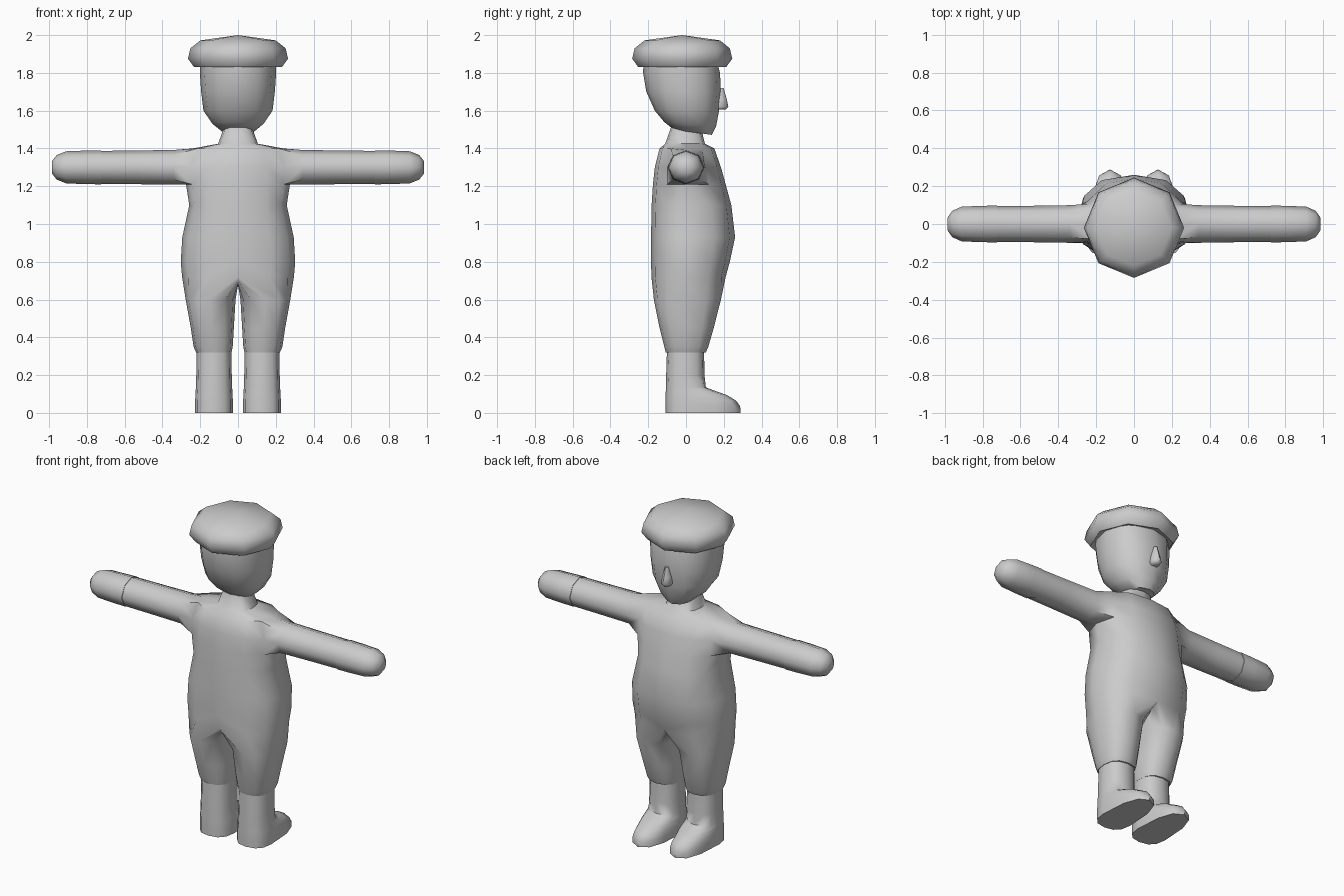
import bpy, bmesh, math

if "Cube" in bpy.data.objects:
    bpy.data.objects.remove(bpy.data.objects["Cube"])

grey = bpy.data.materials.new("plain grey")
grey.diffuse_color = (0.6, 0.6, 0.6, 1)
grey.use_nodes = True
grey.node_tree.nodes["Principled BSDF"].inputs["Base Color"].default_value = grey.diffuse_color


def spow(v, e):
    return math.copysign(abs(v) ** e, v)


def oval(cx, w, back, front, z, angles, e=0.8, tilt=0.0):
    """Horizontal ring; tilt lowers the front side."""
    pts = []
    for a in angles:
        c, s = spow(math.cos(math.radians(a)), e), spow(math.sin(math.radians(a)), e)
        pts.append((cx + w * c, s * (front if s > 0 else -back), z - tilt * s))
    return pts


def finish(name, bm, angle=55, mirror=False):
    bmesh.ops.recalc_face_normals(bm, faces=bm.faces)
    me = bpy.data.meshes.new(name)
    bm.to_mesh(me)
    bm.free()
    me.materials.append(grey)
    ob = bpy.data.objects.new(name, me)
    bpy.context.collection.objects.link(ob)
    bpy.ops.object.select_all(action='DESELECT')
    ob.select_set(True)
    bpy.context.view_layer.objects.active = ob
    if mirror:
        mod = ob.modifiers.new("mirror", 'MIRROR')
        mod.merge_threshold = 0.001
        bpy.ops.object.modifier_apply(modifier="mirror")
    bpy.ops.object.shade_smooth_by_angle(angle=math.radians(angle))
    return ob


def bridge(bm, a, b, closed=True):
    n = len(a)
    return [bm.faces.new((a[i], a[(i + 1) % n], b[(i + 1) % n], b[i]))
            for i in range(n if closed else n - 1)]


def loft(bm, rings, cap_start=True, cap_end=True):
    rows = [[bm.verts.new(p) for p in r] for r in rings]
    for a, b in zip(rows, rows[1:]):
        bridge(bm, a, b)
    if cap_start:
        bm.faces.new(rows[0])
    if cap_end:
        bm.faces.new(rows[-1])
    return rows


def arm_ring(x, r):
    return [(x, 1.08 * r * math.cos(math.radians(a)), 1.30 + r * math.sin(math.radians(a)))
            for a in (135, 90, 45, 0, -45, -90, -135, 180)]


# Overall: neck, torso, sleeves and trouser legs in one skin (half, then mirrored)
bm = bmesh.new()
ARC = range(-90, 91, 30)
INNER = range(120, 241, 30)
torso = [  # z, half width, back, front
    (1.51, .075, -.08, .08), (1.425, .105, -.11, .10), (1.40, .24, -.14, .15),
    (1.30, .275, -.165, .185), (1.21, .275, -.175, .21), (1.10, .258, -.182, .24),
    (0.93, .295, -.185, .26), (0.80, .303, -.185, .232), (0.72, .296, -.183, .21)]
rows = [[bm.verts.new(p) for p in oval(0, w, b, f, z, ARC)] for z, w, b, f in torso]
for v in [r[i] for r in rows for i in (0, -1)]:
    v.co.x = 0
for k, (a, b) in enumerate(zip(rows, rows[1:])):
    for i in range(6):
        if not (k in (2, 3) and i in (2, 3)):   # leave the shoulder opening
            bm.faces.new((a[i], a[i + 1], b[i + 1], b[i]))
# sleeve grown from the shoulder opening
t, m, u = rows[2:5]
prev = [t[2], t[3], t[4], m[4], u[4], u[3], u[2], m[2]]
for x, r in ((.34, .092), (.55, .089), (.74, .087), (.74, .06)):
    cur = [bm.verts.new(p) for p in arm_ring(x, r)]
    bridge(bm, prev, cur)
    prev = cur
# crotch seam joins the torso to a trouser leg
seam = [bm.verts.new((0, math.sin(math.radians(a)) * .19,
                      .72 - .045 * abs(math.cos(math.radians(a))))) for a in INNER]
prev = rows[-1] + seam
for z, inner, outer, b, f in ((.60, .013, .277, -.17, .185), (.45, .022, .25, -.14, .147),
                              (.35, .028, .235, -.115, .118), (.32, .034, .222, -.107, .105),
                              (.32, .07, .19, -.07, .07)):
    ring = oval((inner + outer) / 2, (outer - inner) / 2, b, f, z, list(ARC) + list(INNER))
    cur = [bm.verts.new(p) for p in ring]
    bridge(bm, prev, cur)
    prev = cur
finish("overall", bm, mirror=True)

# Hands: rounded mitten ends
bm = bmesh.new()
loft(bm, [arm_ring(x, r) for x, r in
          ((.72, .06), (.725, .09), (.80, .089), (.91, .085), (.96, .065), (.985, .032))])
finish("hands", bm, mirror=True)

# Boots: straight shaft, toe stretched forward
bm = bmesh.new()
FULL = range(0, 360, 30)
loft(bm, [oval(.127, w, b, f, z, FULL) for z, w, b, f in (
    (.36, .092, -.10, .095), (.20, .094, -.105, .098), (.135, .096, -.107, .105),
    (.118, .097, -.107, .15), (.095, .098, -.108, .215), (.065, .10, -.108, .265),
    (.035, .10, -.108, .287), (0, .10, -.108, .288))])
finish("boots", bm, mirror=True)

# Head: narrow jaw, chin forward
bm = bmesh.new()
loft(bm, [oval(0, w, b, f, z, FULL, .9, tilt) for z, w, b, f, tilt in (
    (1.86, .20, -.225, .165, 0), (1.80, .202, -.227, .18, 0), (1.70, .195, -.21, .185, 0),
    (1.60, .183, -.165, .175, 0), (1.53, .135, -.115, .16, .01),
    (1.49, .085, -.075, .137, .018))])
finish("head", bm)

# Nose: small leaning cone
bm = bmesh.new()
loft(bm, [[(w * math.cos(a), y + d * math.sin(a), z) for a in
           [k * math.pi / 4 for k in range(8)]] for z, w, y, d in (
    (1.605, .02, .18, .03), (1.62, .033, .182, .042),
    (1.66, .026, .182, .034), (1.72, .010, .185, .014))])
finish("nose", bm)

# Cap: eight-sided beret
bm = bmesh.new()
rows = loft(bm, [[(r * math.cos(a), r * math.sin(a) - .02, z) for a in
                  [k * math.pi / 4 for k in range(8)]] for r, z in (
    (.17, 1.85), (.232, 1.83), (.265, 1.875), (.252, 1.93), (.20, 1.972))], cap_end=False)
peak = bm.verts.new((0, -.02, 2.0))
for i in range(8):
    bm.faces.new((rows[-1][i], rows[-1][(i + 1) % 8], peak))
finish("cap", bm, 60)
